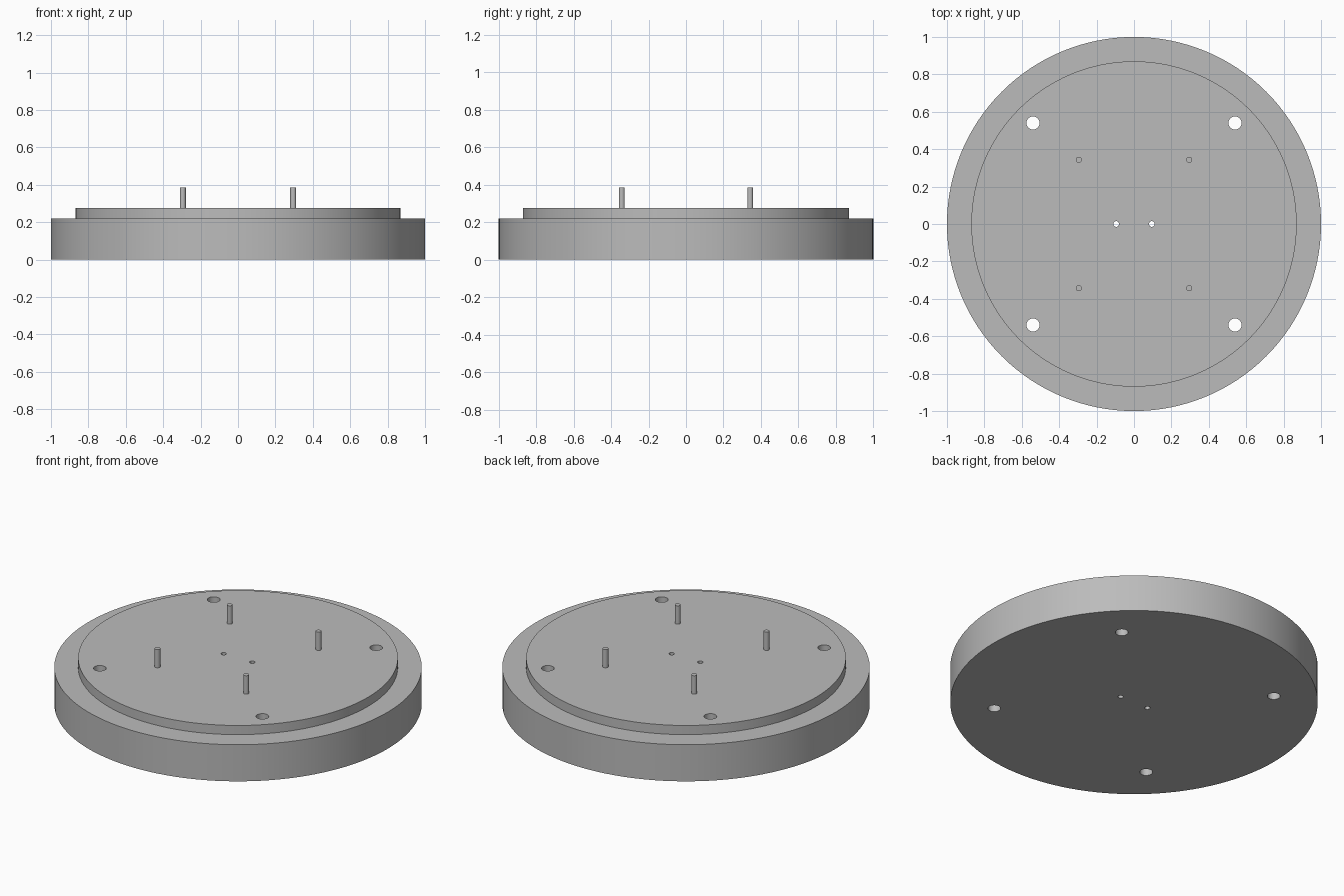
import bpy
from math import radians

if "Cube" in bpy.data.objects:
    bpy.data.objects.remove(bpy.data.objects["Cube"], do_unlink=True)

GREY = (0.5, 0.5, 0.5, 1)
grey = bpy.data.materials.new("mid grey")
grey.use_nodes = True
grey.diffuse_color = GREY
grey.node_tree.nodes["Principled BSDF"].inputs["Base Color"].default_value = GREY


def cylinder(name, radius, bottom, top, x=0, y=0, sides=32):
    bpy.ops.mesh.primitive_cylinder_add(
        vertices=sides, radius=radius, depth=top - bottom,
        location=(x, y, (bottom + top) / 2))
    obj = bpy.context.object
    obj.name = name
    obj.data.materials.append(grey)
    return obj


def boolean(target, other, operation):
    """Apply a boolean and discard the helper solid."""
    mod = target.modifiers.new(operation.title(), 'BOOLEAN')
    mod.operation = operation
    mod.solver = 'EXACT'
    mod.object = other
    bpy.ops.object.select_all(action='DESELECT')
    target.select_set(True)
    bpy.context.view_layer.objects.active = target
    bpy.ops.object.modifier_apply(modifier=mod.name)
    bpy.data.objects.remove(other, do_unlink=True)


def smooth(obj):
    bpy.ops.object.select_all(action='DESELECT')
    obj.select_set(True)
    bpy.context.view_layer.objects.active = obj
    bpy.ops.object.shade_smooth_by_angle(angle=radians(30))


BASE_TOP, STEP_TOP, PIN_TOP = 0.22, 0.275, 0.385
corners = [(sx, sy) for sx in (-1, 1) for sy in (-1, 1)]

# Stepped round base
base = cylinder("round_base", 1, 0, BASE_TOP, sides=128)
step = cylinder("raised_step", 0.87, 0.1, STEP_TOP, sides=128)
boolean(base, step, 'UNION')

# Four mounting holes and two small central holes, all the way through
holes = [(sx * 0.54, sy * 0.54, 0.035) for sx, sy in corners]
holes += [(sx * 0.095, 0, 0.015) for sx in (-1, 1)]
for x, y, radius in holes:
    boolean(base, cylinder("hole_cutter", radius, -0.1, 0.5, x, y), 'DIFFERENCE')
smooth(base)

# Four upright pins
for sx, sy in corners:
    side = "left" if sx > 0 else "right"
    end = "back" if sy > 0 else "front"
    smooth(cylinder(f"{end}_{side}_pin", 0.016, STEP_TOP - 0.02, PIN_TOP,
                    sx * 0.295, sy * 0.343))
